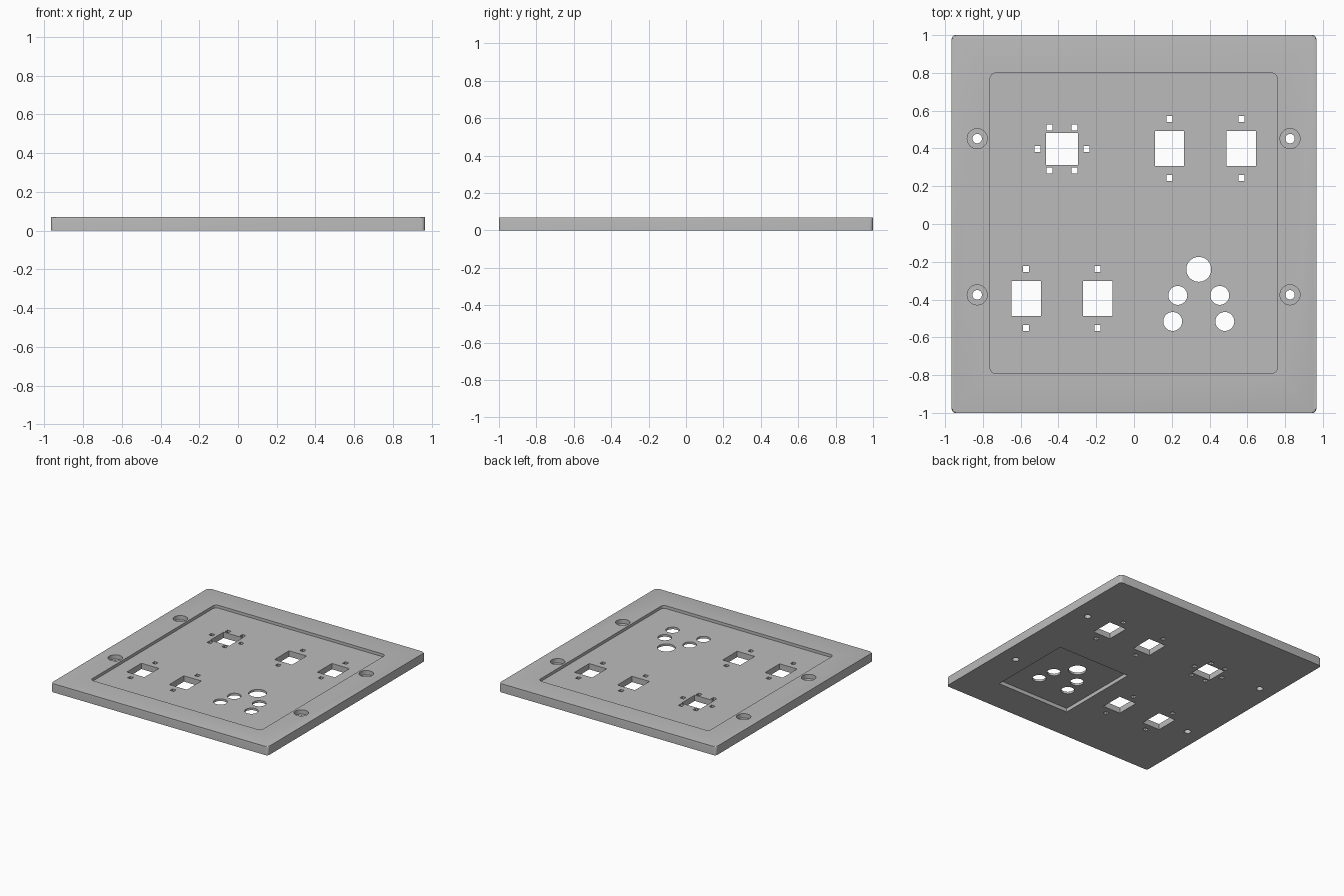
import bpy
import bmesh
from math import cos, sin, pi
from mathutils import Matrix, Vector

if "Cube" in bpy.data.objects:
    bpy.data.objects.remove(bpy.data.objects["Cube"], do_unlink=True)

THICK = 0.07
RECESS_FLOOR = 0.047
POCKET_ROOF = 0.03
BORE_FLOOR = 0.035
ABOVE, BELOW = 0.2, -0.1

grey = bpy.data.materials.new("plain grey")
grey.use_nodes = True
colour = (0.5, 0.5, 0.5, 1)
grey.diffuse_color = colour
grey.node_tree.nodes["Principled BSDF"].inputs["Base Color"].default_value = colour


def prism(bm, outline, z0, z1):
    """Extrude a counter-clockwise outline between two heights."""
    low = [bm.verts.new((x, y, z0)) for x, y in outline]
    high = [bm.verts.new((x, y, z1)) for x, y in outline]
    bm.faces.new(low[::-1])
    top = bm.faces.new(high)
    n = len(low)
    for i in range(n):
        j = (i + 1) % n
        bm.faces.new((low[i], low[j], high[j], high[i]))
    return top


def circle(x, y, r, n=40):
    return [(x + r * cos(2 * pi * i / n), y + r * sin(2 * pi * i / n)) for i in range(n)]


def box(x, y, w, h, r=0, n=6):
    """Rectangle outline, with rounded corners when r is given."""
    pts = []
    for k, (sx, sy) in enumerate(((1, 1), (-1, 1), (-1, -1), (1, -1))):
        cx, cy = x + sx * (w / 2 - r), y + sy * (h / 2 - r)
        steps = [(k + i / n) * pi / 2 for i in range(n + 1)] if r else [0]
        pts += [(cx + r * cos(a), cy + r * sin(a)) for a in steps]
    return pts


def finish(bm, name):
    mesh = bpy.data.meshes.new(name)
    bm.to_mesh(mesh)
    bm.free()
    mesh.materials.append(grey)
    obj = bpy.data.objects.new(name, mesh)
    bpy.context.collection.objects.link(obj)
    return obj


def cut(target, bm, name):
    """Subtract a cutter mesh from the target and remove the cutter."""
    cutter = finish(bm, name)
    cutter.hide_render = True
    mod = target.modifiers.new(name, 'BOOLEAN')
    mod.operation, mod.solver, mod.object = 'DIFFERENCE', 'EXACT', cutter
    bpy.ops.object.modifier_apply(modifier=name)
    bpy.data.objects.remove(cutter, do_unlink=True)


# Plate with rounded corners and a softened top rim
bm = bmesh.new()
top = prism(bm, box(0, 0, 1.93, 2, 0.02), 0, THICK)
bmesh.ops.bevel(bm, geom=list(top.edges), offset=0.01, segments=3,
                profile=0.5, affect='EDGES')
plate = finish(bm, "panel_plate")
bpy.context.view_layer.objects.active = plate
plate.select_set(True)

screws = [(x, y) for x in (-0.83, 0.826) for y in (0.452, -0.375)]

# Top recess, underside pocket and screw counterbores
bm = bmesh.new()
prism(bm, box(-0.002, 0.004, 1.52, 1.59, 0.03), RECESS_FLOOR, ABOVE)
prism(bm, box(0.365, -0.375, 0.65, 0.70), BELOW, POCKET_ROOF)
for x, y in screws:
    prism(bm, circle(x, y, 0.053), BORE_FLOOR, ABOVE)
cut(plate, bm, "pockets")

# Through openings
bm = bmesh.new()
openings = [circle(x, y, 0.025) for x, y in screws]

# Tall windows with a locating slot above and below
for x, y in ((0.188, 0.4), (0.569, 0.4), (-0.571, -0.394), (-0.193, -0.394)):
    openings.append(box(x, y, 0.156, 0.185))
    openings += [box(x, y + s * 0.156, 0.032, 0.032) for s in (-1, 1)]

# Square window ringed by six slots
cx, cy = -0.381, 0.397
openings.append(box(cx, cy, 0.17, 0.17))
for s in (-1, 1):
    openings.append(box(cx + s * 0.13, cy, 0.032, 0.032))
    openings += [box(cx + s * 0.066, cy + t * 0.114, 0.032, 0.032) for t in (-1, 1)]

# Cluster of round holes
openings.append(circle(0.343, -0.24, 0.066))
for offset, y in ((0.111, -0.378), (0.138, -0.516)):
    openings += [circle(0.343 + s * offset, y, 0.05) for s in (-1, 1)]

for outline in openings:
    prism(bm, outline, BELOW, ABOVE)
cut(plate, bm, "openings")

bpy.ops.object.shade_smooth_by_angle()
